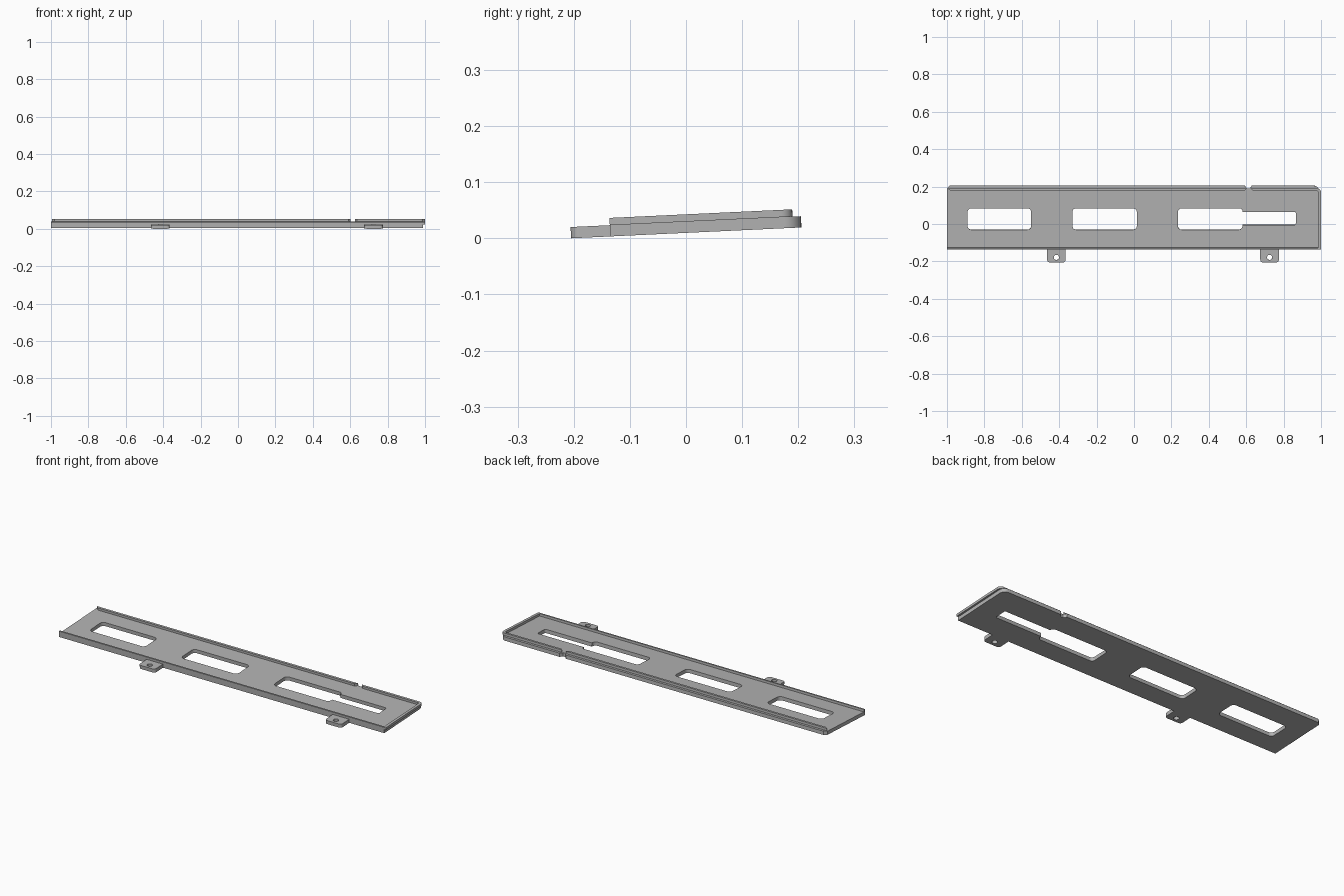
import bpy
import math
from mathutils import Vector

cube = bpy.data.objects.get("Cube")
if cube:
    bpy.data.objects.remove(cube, do_unlink=True)

steel = bpy.data.materials.new("grey_metal")
steel.use_nodes = True
grey = (0.45, 0.45, 0.45, 1)
steel.diffuse_color = grey
steel.node_tree.nodes["Principled BSDF"].inputs["Base Color"].default_value = grey

TILT = math.atan(0.047)
FLOOR, RIM = 0.02, 0.033


def rounded(points, steps=5):
    """Outline from (x, y, corner radius) entries."""
    out = []
    n = len(points)
    for i, (x, y, r) in enumerate(points):
        p = Vector((x, y))
        if r == 0:
            out.append(p)
            continue
        a = (Vector(points[i - 1][:2]) - p).normalized()
        b = (Vector(points[(i + 1) % n][:2]) - p).normalized()
        half = a.angle(b) / 2
        centre = p + (a + b).normalized() * r / math.sin(half)
        start = p + a * r / math.tan(half) - centre
        end = p + b * r / math.tan(half) - centre
        for k in range(steps + 1):
            d = start.lerp(end, k / steps).normalized()
            out.append(centre + d * r)
    return out


def box(x0, x1, y0, y1, r):
    return rounded([(x0, y0, r), (x1, y0, r), (x1, y1, r), (x0, y1, r)])


def circle(x, y, r, sides=20):
    return [Vector((x + r * math.cos(2 * math.pi * k / sides),
                    y + r * math.sin(2 * math.pi * k / sides))) for k in range(sides)]


def sheet(name, outlines, z0, z1):
    """Extruded flat shape; inner outlines become holes."""
    curve = bpy.data.curves.new(name, "CURVE")
    curve.dimensions = "2D"
    curve.fill_mode = "BOTH"
    curve.extrude = (z1 - z0) / 2
    for pts in outlines:
        s = curve.splines.new("POLY")
        s.points.add(len(pts) - 1)
        for sp, p in zip(s.points, pts):
            sp.co = (p.x, p.y, 0, 1)
        s.use_cyclic_u = True
    curve.materials.append(steel)
    ob = bpy.data.objects.new(name, curve)
    bpy.context.collection.objects.link(ob)
    mid = (z0 + z1) / 2
    ob.rotation_euler.x = TILT
    ob.location = (0, -math.sin(TILT) * mid, 0.0097 + math.cos(TILT) * mid)
    bpy.ops.object.select_all(action="DESELECT")
    ob.select_set(True)
    bpy.context.view_layer.objects.active = ob
    bpy.ops.object.convert(target="MESH")
    bpy.ops.object.shade_smooth_by_angle(angle=math.radians(30))


# Base plate with two mounting tabs on the front edge and a notch in the back
FRONT, BACK = -0.135, 0.206
outline = [(-1, FRONT, 0)]
tabs = (-0.415, 0.725)
for x in tabs:
    outline += [(x - 0.05, FRONT, 0), (x - 0.05, -0.205, 0.015),
                (x + 0.05, -0.205, 0.015), (x + 0.05, FRONT, 0)]
outline += [(0.99, FRONT, 0), (0.99, BACK, 0.03), (0.63, BACK, 0),
            (0.62, 0.19, 0), (0.605, 0.19, 0), (0.592, BACK, 0),
            (-0.985, BACK, 0), (-1, 0.192, 0)]

# Window slots, the last one with a narrow extension
slots = [box(-0.89, -0.55, -0.03, 0.085, 0.02),
         box(-0.33, 0.015, -0.03, 0.085, 0.02),
         rounded([(0.235, -0.03, 0.02), (0.58, -0.03, 0.02), (0.58, -0.004, 0),
                  (0.865, -0.004, 0.008), (0.865, 0.066, 0.008), (0.58, 0.066, 0),
                  (0.58, 0.085, 0.015), (0.235, 0.085, 0.02)])]
holes = [circle(x, -0.178, 0.014) for x in tabs]
sheet("base_plate", [rounded(outline)] + slots + holes, 0, FLOOR)

# Raised lip along the front, around the right end and up to the notch
lip = [(-1, FRONT, 0), (1, FRONT, 0), (1, 0.191, 0.02), (0.625, 0.191, 0),
       (0.637, 0.178, 0), (0.985, 0.178, 0.008), (0.985, -0.126, 0), (-1, -0.126, 0)]
sheet("front_and_end_lip", [rounded(lip)], FLOOR, RIM)

# Raised lip along the rest of the back, mitred at both ends
back = [(-0.995, 0.191, 0), (-0.98, 0.178, 0), (0.59, 0.178, 0), (0.602, 0.191, 0)]
sheet("back_lip", [rounded(back)], FLOOR, RIM)
